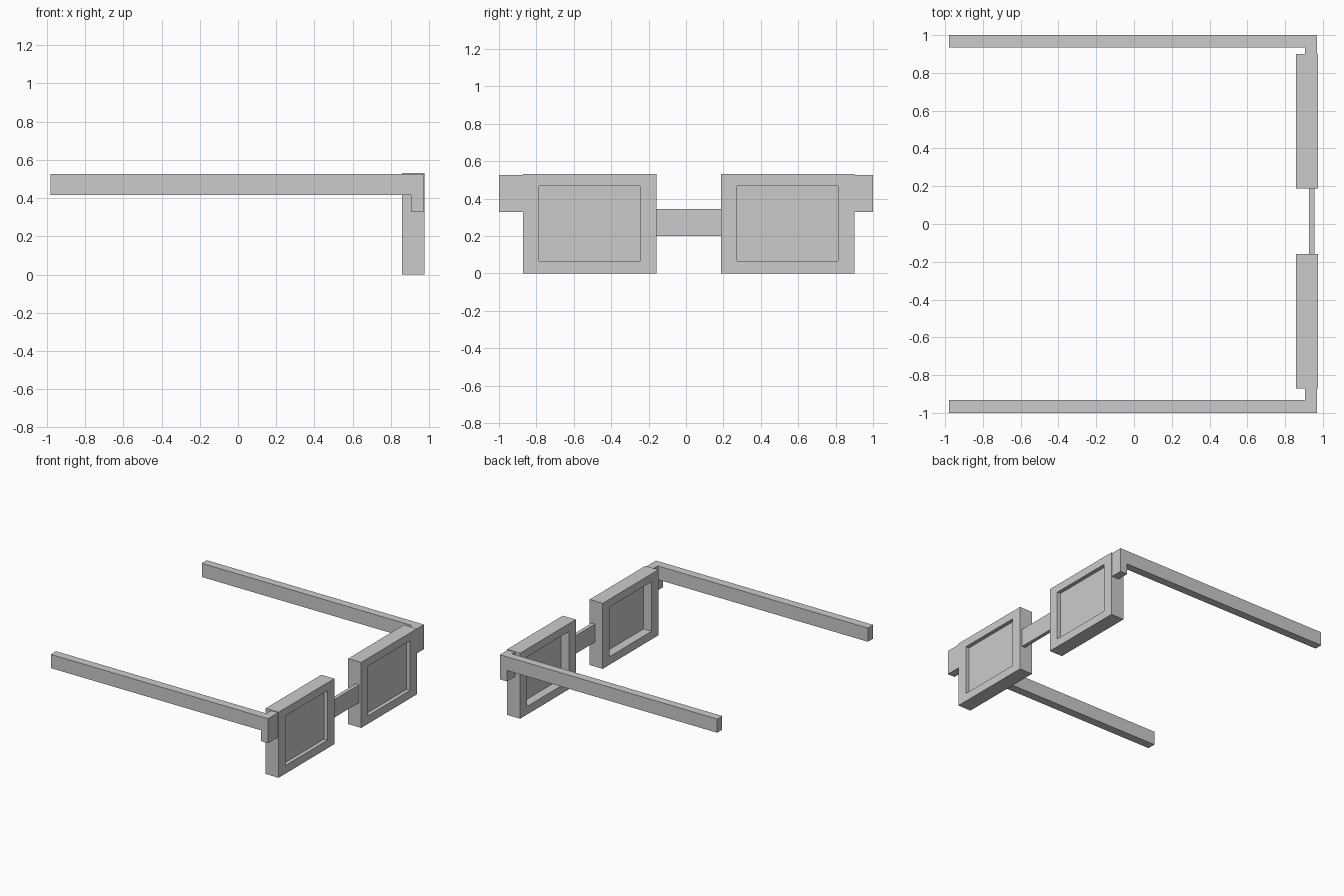
import bpy

if "Cube" in bpy.data.objects:
    bpy.data.objects.remove(bpy.data.objects["Cube"])


def mesh_object(name, verts, faces):
    mesh = bpy.data.meshes.new(name)
    mesh.from_pydata(verts, [], faces)
    mesh.update()
    obj = bpy.data.objects.new(name, mesh)
    bpy.context.collection.objects.link(obj)
    return obj


def prism(name, outline, axis, lo, hi):
    """Extrude a counter-clockwise 2D outline along x or y."""
    n = len(outline)
    if axis == 'x':   # outline is (y, z)
        verts = [(d, a, b) for d in (lo, hi) for a, b in outline]
    else:             # outline is (x, z), extruded from high y to low y
        verts = [(a, d, b) for d in (hi, lo) for a, b in outline]
    faces = [tuple(reversed(range(n))), tuple(range(n, 2 * n))]
    faces += [(i, (i + 1) % n, n + (i + 1) % n, n + i) for i in range(n)]
    return mesh_object(name, verts, faces)


def rect(a0, a1, b0, b1):
    return [(a0, b0), (a1, b0), (a1, b1), (a0, b1)]


def ring(name, outer, inner, x0, x1):
    """Rectangular rim with a see-through opening, facing x."""
    verts = [(x, a, b) for x in (x0, x1) for loop in (outer, inner) for a, b in loop]
    faces = []
    for i in range(4):
        j = (i + 1) % 4
        faces += [(i, 4 + i, 4 + j, j),              # back
                  (8 + i, 8 + j, 12 + j, 12 + i),    # front
                  (i, j, 8 + j, 8 + i),              # outside
                  (4 + i, 12 + i, 12 + j, 4 + j)]    # opening
    return mesh_object(name, verts, faces)


# Rims and recessed lenses: (side, outer y range, opening y range)
for side, outer, inner in (("right", (-0.872, -0.158), (-0.785, -0.245)),
                           ("left", (0.187, 0.901), (0.273, 0.814))):
    opening = rect(*inner, 0.066, 0.468)
    ring("rim_" + side, rect(*outer, 0, 0.532), opening, 0.858, 0.975)
    prism("lens_" + side, opening, 'x', 0.93, 0.944)

# Nose bridge
prism("bridge", rect(-0.158, 0.187, 0.2, 0.346), 'x', 0.926, 0.956)

# Temple arms with a drop at the front, plus hinge blocks to the rims
arm = [(-0.98, 0.416), (0.906, 0.416), (0.906, 0.328), (0.97, 0.328),
       (0.97, 0.527), (-0.98, 0.527)]
for side, arm_y, hinge_y in (("right", (-1.0, -0.932), (-0.932, -0.872)),
                             ("left", (0.935, 1.0), (0.901, 0.935))):
    prism("temple_arm_" + side, arm, 'y', *arm_y)
    prism("hinge_" + side, rect(*hinge_y, 0.328, 0.527), 'x', 0.906, 0.97)
